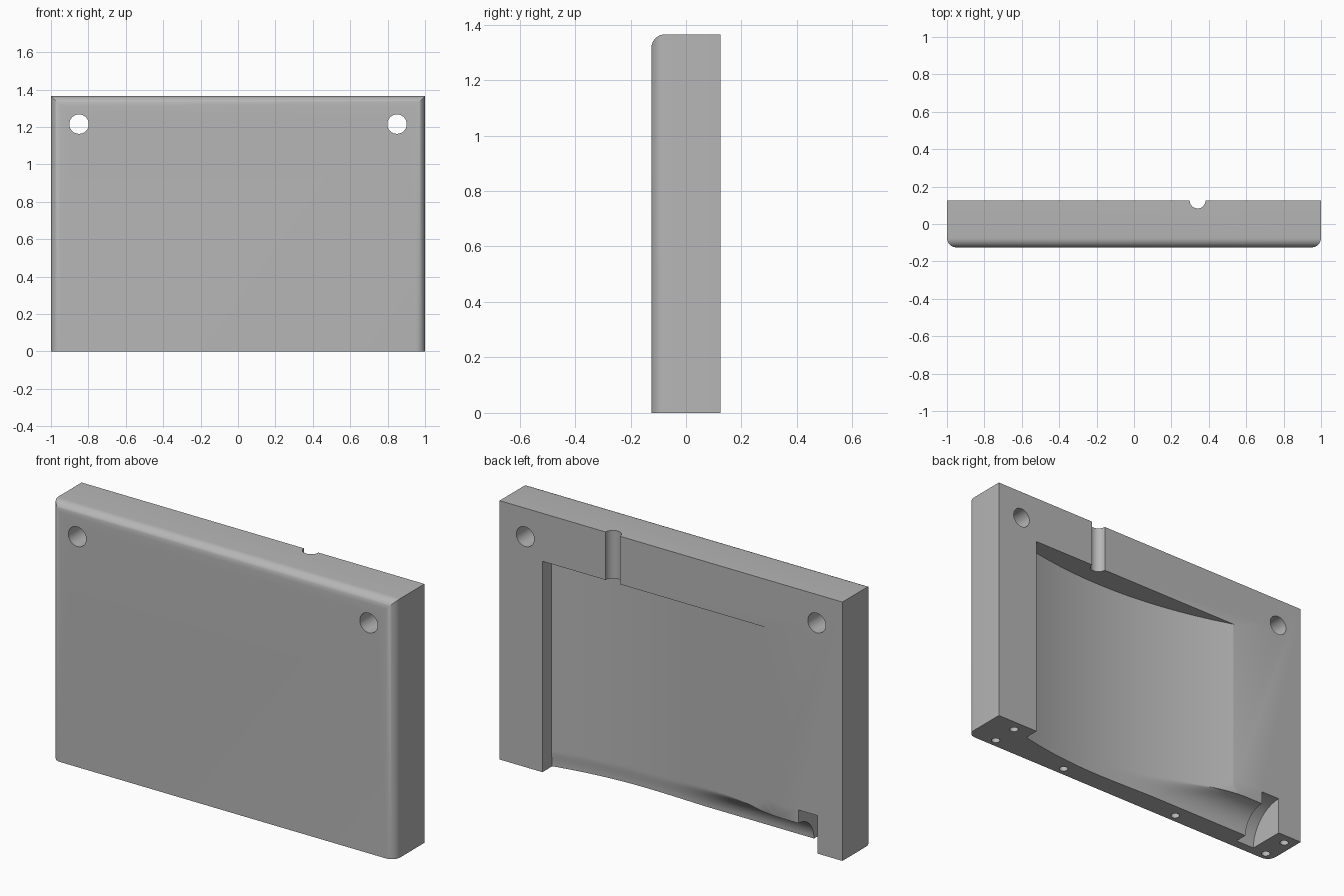
import bpy, bmesh, math
from mathutils import Matrix, Vector

cube = bpy.data.objects.get("Cube")
if cube:
    bpy.data.objects.remove(cube, do_unlink=True)

HEIGHT, BACK, FRONT = 1.365, 0.125, -0.125
CHANNEL_R = 0.13

grey = bpy.data.materials.new("plain_grey")
grey.use_nodes = True
grey.diffuse_color = (0.47, 0.47, 0.47, 1)
grey.node_tree.nodes["Principled BSDF"].inputs["Base Color"].default_value = grey.diffuse_color


def make_object(name, bm):
    bmesh.ops.recalc_face_normals(bm, faces=bm.faces[:])
    mesh = bpy.data.meshes.new(name)
    bm.to_mesh(mesh)
    bm.free()
    mesh.materials.append(grey)
    obj = bpy.data.objects.new(name, mesh)
    bpy.context.collection.objects.link(obj)
    return obj


def cylinder(bm, start, end, radius, sides=32):
    start, end = Vector(start), Vector(end)
    axis = end - start
    turn = axis.to_track_quat('Z', 'Y').to_matrix().to_4x4()
    bmesh.ops.create_cone(bm, cap_ends=True, segments=sides, radius1=radius, radius2=radius,
                          depth=axis.length,
                          matrix=Matrix.Translation((start + end) / 2) @ turn)


# Slab with rounded front edges at the top and both sides
bm = bmesh.new()
bmesh.ops.create_cube(bm, size=1, matrix=Matrix.Translation((0, 0, HEIGHT / 2))
                      @ Matrix.Diagonal((2, BACK - FRONT, HEIGHT, 1)))
rounded = [e for e in bm.edges if all(v.co.y < 0 for v in e.verts)
           and any(v.co.z > 0 for v in e.verts)]
bmesh.ops.bevel(bm, geom=rounded, offset=0.05, segments=8, profile=0.5, affect='EDGES')
body = make_object("mould_half", bm)


# Depth of the recess: a shallow arch blended into a round channel at the foot
def recess_depth(x, z):
    arch = 0.132 - 0.2123 * (x - 0.232) ** 2
    z = max(z, 0)
    if z < CHANNEL_R:
        channel = math.sqrt(CHANNEL_R ** 2 - z * z)
    else:
        channel = -0.4 * (z - CHANNEL_R)
    channel -= 0.2123 * max(x - 0.232, 0) ** 2
    blend = 0.03
    overlap = max(blend - abs(arch - channel), 0)
    return max(arch, channel) + overlap ** 2 / (4 * blend)


xs = [0.75 - 1.51 * i / 72 for i in range(73)]
zs = [-0.05] + [CHANNEL_R * math.sin(math.pi / 2 * i / 14) for i in range(15)]
zs += [CHANNEL_R + 0.01 * i for i in range(1, 13)] + [1.112]
bm = bmesh.new()
rings = []
for z in zs:
    ring = [bm.verts.new((x, BACK - max(recess_depth(x, z), -0.1), z)) for x in xs]
    ring += [bm.verts.new((x, BACK + 0.2, z)) for x in (xs[-1], xs[0])]
    rings.append(ring)
for low, high in zip(rings, rings[1:]):
    for i in range(len(low)):
        j = (i + 1) % len(low)
        bm.faces.new((low[i], low[j], high[j], high[i]))
bm.faces.new(rings[0])
bm.faces.new(rings[-1])
recess = make_object("recess_cutter", bm)

# Round flange slot at the end of the channel
bm = bmesh.new()
cylinder(bm, (-0.854, BACK, 0), (-0.743, BACK, 0), 0.2, 64)
slot = make_object("flange_slot_cutter", bm)

# Pouring notch in the back of the top edge
bm = bmesh.new()
cylinder(bm, (0.34, BACK, 1.08), (0.34, BACK, 1.45), 0.042)
notch = make_object("notch_cutter", bm)

# Through holes in the upper corners and small blind holes underneath
bm = bmesh.new()
for side in (-1, 1):
    cylinder(bm, (side * 0.85, -0.3, 1.215), (side * 0.85, 0.3, 1.215), 0.052)
for x, y in ((0.85, -0.08), (0.85, 0.065), (0.4, -0.08),
             (-0.34, -0.08), (-0.94, -0.08), (-0.94, 0.065)):
    cylinder(bm, (x, y, -0.05), (x, y, 0.12), 0.022, 20)
holes = make_object("hole_cutter", bm)

# Cut everything out of the slab
bpy.context.view_layer.objects.active = body
for cutter in (recess, slot, notch, holes):
    cutter.hide_render = True
    mod = body.modifiers.new(cutter.name, 'BOOLEAN')
    mod.operation = 'DIFFERENCE'
    mod.solver = 'EXACT'
    mod.object = cutter
    bpy.ops.object.modifier_apply(modifier=mod.name)
    bpy.data.objects.remove(cutter, do_unlink=True)

bpy.ops.object.select_all(action='DESELECT')
body.select_set(True)
bpy.ops.object.shade_smooth_by_angle(angle=math.radians(30))
